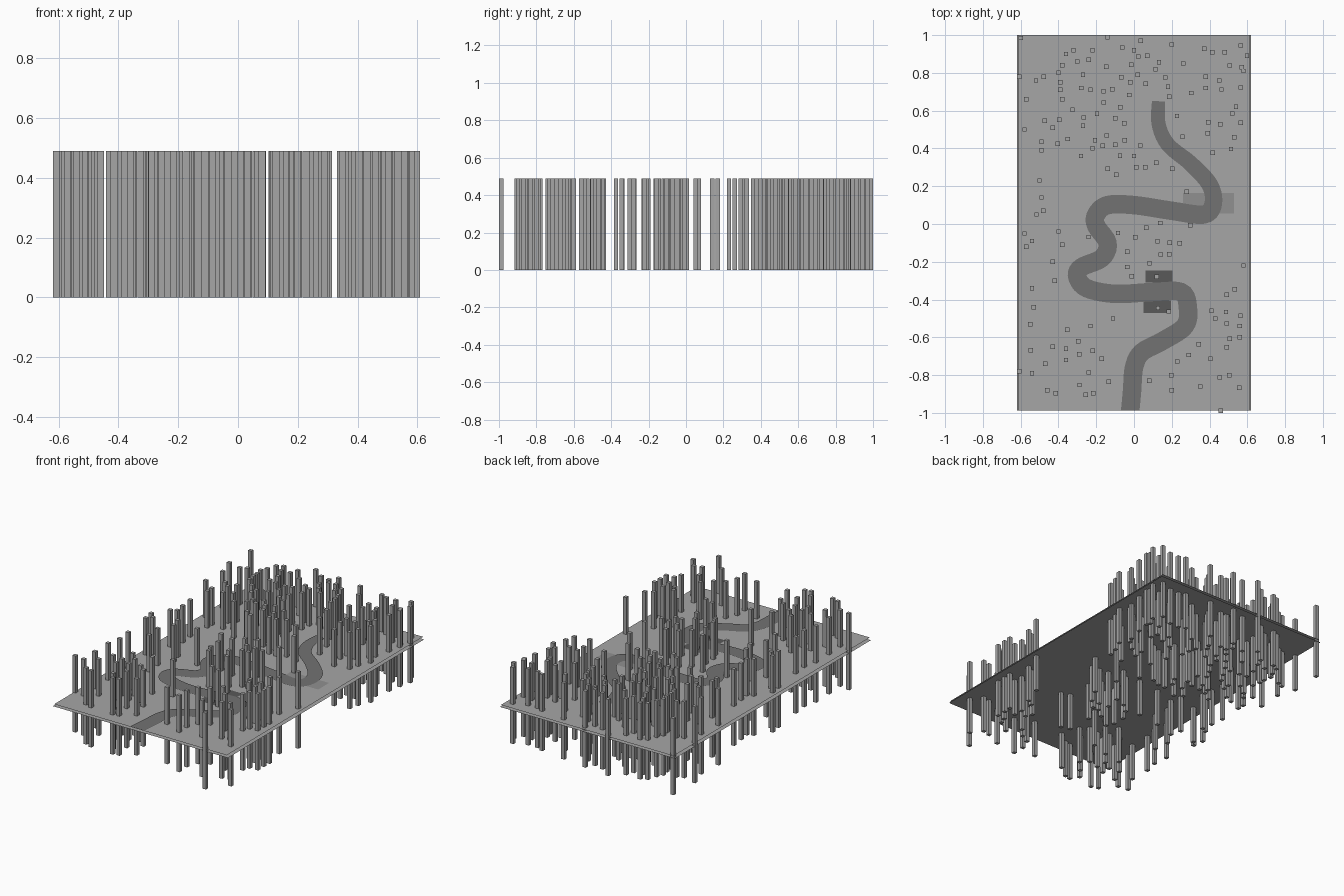
import bpy, bmesh, random
from mathutils import Vector, Matrix

random.seed(11)
GROUND = 0.253      # height of the upper sheet
FRONT = -0.988      # front edge of the terrain
POST_H, POST_W = 0.49, 0.023


def grey(name, v):
    mat = bpy.data.materials.new(name)
    mat.diffuse_color = (v, v, v, 1)
    return mat


LAND, WATER = grey("land", 0.38), grey("water", 0.17)
DARK, PALE = grey("dark_patch", 0.10), grey("pale_patch", 0.28)


def finish(name, bm, mat):
    mesh = bpy.data.meshes.new(name)
    bm.to_mesh(mesh)
    bm.free()
    mesh.materials.append(mat)
    obj = bpy.data.objects.new(name, mesh)
    bpy.context.collection.objects.link(obj)
    return obj


def sheet(name, x0, x1, y0, y1, z, mat):
    bm = bmesh.new()
    bm.faces.new([bm.verts.new((x, y, z)) for x, y in
                  ((x0, y0), (x1, y0), (x1, y1), (x0, y1))])
    return finish(name, bm, mat)


# Thin terrain sheets
sheet("ground_top", -0.612, 0.612, FRONT, 1.0, GROUND, LAND)
sheet("ground_base", -0.62, 0.62, FRONT, 1.0, GROUND - 0.015, LAND)

# Flat landing patches beside the river
sheet("patch_east", 0.26, 0.53, 0.055, 0.165, GROUND + 0.001, PALE)
sheet("patch_north", 0.06, 0.205, -0.31, -0.245, GROUND + 0.002, DARK)
sheet("patch_south", 0.05, 0.195, -0.47, -0.405, GROUND + 0.002, DARK)

# Winding river, a flat ribbon along a smoothed path
path = [(0.13, 0.65), (0.13, 0.53), (0.18, 0.42), (0.30, 0.32), (0.40, 0.21),
        (0.42, 0.11), (0.37, 0.05), (0.2, 0.07), (0.0, 0.1), (-0.14, 0.1),
        (-0.2, 0.05), (-0.2, -0.01), (-0.14, -0.1), (-0.17, -0.18),
        (-0.28, -0.23), (-0.3, -0.28), (-0.25, -0.34), (-0.1, -0.37),
        (0.1, -0.36), (0.25, -0.36), (0.285, -0.44), (0.27, -0.54),
        (0.15, -0.62), (0.04, -0.68), (0.0, -0.76), (-0.01, -0.88),
        (-0.02, FRONT)]


def smooth(points, steps=5):
    p = [Vector(q) for q in points]
    p = [p[0]] + p + [p[-1]]
    out = []
    for a, b, c, d in zip(p, p[1:], p[2:], p[3:]):
        for i in range(steps):
            t = i / steps
            out.append(0.5 * (2 * b + (c - a) * t + (2 * a - 5 * b + 4 * c - d) * t * t
                              + (3 * b - a - 3 * c + d) * t ** 3))
    return out + [p[-1]]


river = smooth(path)
bm = bmesh.new()
rows = []
for i, p in enumerate(river):
    d = (river[min(i + 1, len(river) - 1)] - river[max(i - 1, 0)]).normalized()
    if i == len(river) - 1:
        d = Vector((0, -1))     # square end on the front edge
    half = 0.035 + 0.014 * min(1, i / 30)
    side = Vector((-d.y, d.x)) * half
    rows.append([bm.verts.new((*(p + s * side), GROUND + 0.004)) for s in (-1, 1)])
for a, b in zip(rows, rows[1:]):
    bm.faces.new((a[1], b[1], b[0], a[0]))
bm.normal_update()
bmesh.ops.reverse_faces(bm, faces=[f for f in bm.faces if f.normal.z < 0])
finish("river", bm, WATER)

# Tree posts: landmark positions, then a scattered fill per area
posts = [(-0.14, 0.988), (-0.6, 0.985), (-0.36, 0.9), (-0.32, 0.92), (-0.22, 0.92),
         (-0.3, 0.86), (-0.24, 0.87), (-0.38, 0.84), (-0.4, 0.8), (-0.27, 0.79),
         (-0.39, 0.75), (-0.39, 0.71), (-0.38, 0.66), (-0.28, 0.72), (-0.23, 0.71),
         (-0.608, 0.78), (-0.57, 0.66), (-0.58, 0.5), (-0.43, 0.51), (-0.27, 0.52),
         (-0.35, 0.45), (-0.49, 0.39), (-0.5, 0.23), (-0.48, 0.07), (-0.49, 0.14),
         (-0.58, -0.05), (-0.54, -0.09), (-0.57, -0.12), (-0.4, -0.04), (-0.38, -0.11),
         (-0.43, -0.2), (-0.42, -0.3), (-0.54, -0.34), (-0.53, -0.44), (-0.55, -0.53),
         (-0.608, -0.78), (-0.54, -0.79), (-0.47, -0.74), (-0.43, -0.65), (-0.36, -0.66),
         (-0.29, -0.69), (-0.36, -0.72), (-0.46, -0.88), (-0.23, -0.54), (0.0, 0.92),
         (0.2, 0.95), (0.26, 0.85), (0.38, 0.78), (0.48, 0.91), (0.58, 0.81),
         (0.57, 0.83), (0.38, 0.72), (0.54, 0.62), (0.53, 0.46), (0.598, 0.89),
         (0.39, 0.48), (0.02, 0.79), (-0.02, 0.75), (-0.1, 0.56), (-0.1, 0.42),
         (0.0, 0.36), (0.06, 0.3), (0.28, 0.17), (0.12, -0.28), (0.41, -0.46),
         (0.43, -0.5), (0.56, -0.54), (0.56, -0.6), (0.35, -0.86), (0.2, -0.88),
         (0.08, -0.83), (0.46, -0.988), (0.58, -0.22)]


def scatter(count, x0, x1, y0, y1):
    goal = len(posts) + count
    while len(posts) < goal:
        q = Vector((random.uniform(x0, x1), random.uniform(y0, y1)))
        if min((q - r).length for r in river) > 0.06 and \
                min((q - Vector(p)).length for p in posts) > 0.04:
            posts.append((q.x, q.y))


scatter(48, -0.22, 0.58, 0.25, 0.97)    # back woods
scatter(14, -0.12, 0.3, -0.28, 0.03)    # inner bend
scatter(12, -0.3, 0.3, -0.92, -0.42)    # front woods
scatter(12, 0.34, 0.58, -0.92, -0.32)   # front right woods
scatter(16, -0.6, -0.22, -0.95, 0.95)   # left woods

bm = bmesh.new()
for x, y in posts:
    bmesh.ops.create_cube(bm, size=1, matrix=Matrix.Translation((x, y, POST_H / 2))
                          @ Matrix.Diagonal((POST_W, POST_W, POST_H, 1)))
finish("tree_posts", bm, LAND)
